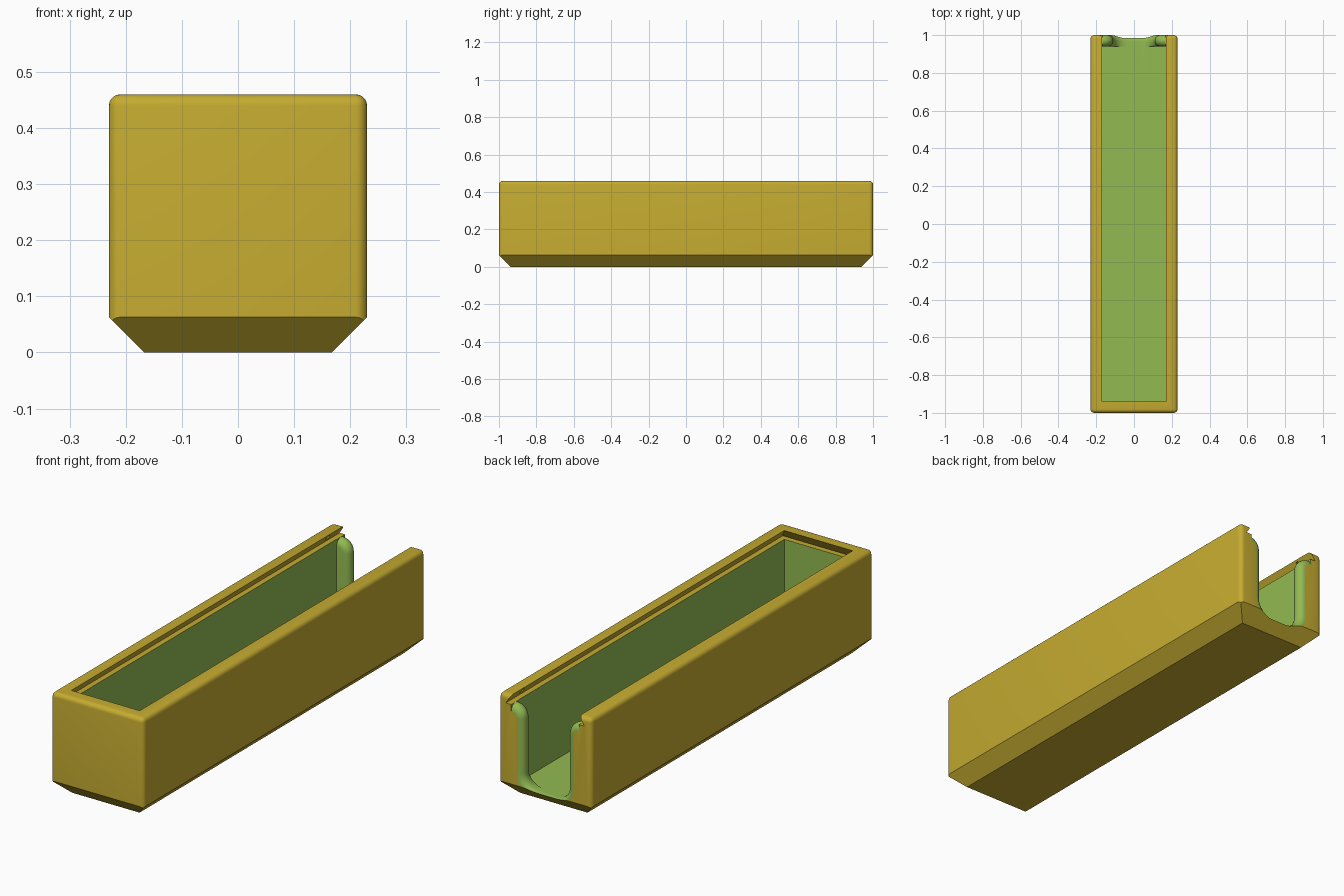
import bpy, bmesh, math
from mathutils import Vector

if "Cube" in bpy.data.objects:
    bpy.data.objects.remove(bpy.data.objects["Cube"], do_unlink=True)

HALF_W, HALF_L, TOP = 0.23, 1.0, 0.46     # outer shell
IN_W, IN_L, FLOOR = 0.17, 0.94, 0.05      # cavity
LEDGE, UNDERCUT = 0.42, 0.025             # sliding lid channel
CHAMFER, ROUND = 0.063, 0.02
LIP = 0.03                                # rounding radius of the end opening


def make_material(name, rgb):
    mat = bpy.data.materials.new(name)
    mat.use_nodes = True
    color = (*rgb, 1)
    mat.diffuse_color = color
    mat.node_tree.nodes["Principled BSDF"].inputs["Base Color"].default_value = color
    return mat


materials = [make_material("mustard yellow", (0.56, 0.41, 0.03)),
             make_material("leaf green", (0.29, 0.49, 0.085))]


def finish(name, bm, slot):
    bmesh.ops.recalc_face_normals(bm, faces=bm.faces[:])
    mesh = bpy.data.meshes.new(name)
    for face in bm.faces:
        face.material_index = slot
    bm.to_mesh(mesh)
    bm.free()
    for mat in materials:
        mesh.materials.append(mat)
    obj = bpy.data.objects.new(name, mesh)
    bpy.context.collection.objects.link(obj)
    return obj


def loft(name, rings, slot):
    """Skin a list of equal closed rings and cap both ends."""
    bm = bmesh.new()
    loops = [[bm.verts.new(p) for p in ring] for ring in rings]
    n = len(loops[0])
    for a, b in zip(loops, loops[1:]):
        for i in range(n):
            j = (i + 1) % n
            bm.faces.new((a[i], a[j], b[j], b[i]))
    bm.faces.new(loops[0])
    bm.faces.new(loops[-1])
    return finish(name, bm, slot)


def rect(w, y0, y1, z):
    return [(-w, y0, z), (w, y0, z), (w, y1, z), (-w, y1, z)]


def cut(target, cutter):
    cutter.hide_render = True
    mod = target.modifiers.new("cut", "BOOLEAN")
    mod.operation = "DIFFERENCE"
    mod.solver = "EXACT"
    mod.object = cutter
    bpy.context.view_layer.objects.active = target
    bpy.ops.object.modifier_apply(modifier=mod.name)
    bpy.data.objects.remove(cutter, do_unlink=True)


# Outer shell: rounded uprights and top rim
bm = bmesh.new()
bmesh.ops.create_cube(bm, size=1)
for v in bm.verts:
    v.co = (v.co.x * 2 * HALF_W, v.co.y * 2 * HALF_L, (v.co.z + 0.5) * TOP)
edges = [e for e in bm.edges if any(v.co.z > 0.1 for v in e.verts)]
bmesh.ops.bevel(bm, geom=edges, offset=ROUND, segments=5, profile=0.5, affect="EDGES")

# Sloped underside on all four sides
for dx, dy in ((1, 0), (-1, 0), (0, 1), (0, -1)):
    point = Vector((dx * HALF_W, dy * HALF_L, CHAMFER))
    geom = bm.verts[:] + bm.edges[:] + bm.faces[:]
    res = bmesh.ops.bisect_plane(bm, geom=geom, plane_co=point,
                                 plane_no=Vector((dx, dy, -1)).normalized(),
                                 clear_outer=True)
    rim = [g for g in res["geom_cut"] if isinstance(g, bmesh.types.BMEdge)]
    bmesh.ops.holes_fill(bm, edges=rim)
box = finish("box_shell", bm, 0)

# Storage cavity
cut(box, loft("cavity_cutter", [rect(IN_W, -IN_L, IN_L, FLOOR),
                                rect(IN_W, -IN_L, IN_L, TOP - 0.02)], 1))

# Undercut lid channel, open at the back
cut(box, loft("lid_channel_cutter",
              [rect(IN_W + UNDERCUT, -IN_L - UNDERCUT, HALF_L + 0.1, LEDGE),
               rect(IN_W, -IN_L, HALF_L + 0.1, TOP),
               rect(IN_W, -IN_L, HALF_L + 0.1, TOP + 0.05)], 0))


# U-shaped opening in the back wall with a rounded lip
def opening_ring(y, d, inner):
    half, shoulder, corner = 0.11 + d, 0.168, 0.07 + d
    bottom = FLOOR if inner else FLOOR - d
    r = shoulder - half
    side = []
    for i in range(9):                    # lower inside corner
        a = math.radians(-90 + 90 * i / 8)
        side.append((half - corner + corner * math.cos(a),
                     bottom + corner + corner * math.sin(a)))
    for i in range(9):                    # upper outward curve
        a = math.radians(180 - 90 * i / 8)
        side.append((shoulder + r * math.cos(a),
                     LEDGE - d - r + r * math.sin(a)))
    side.append((shoulder, LEDGE + 0.015))
    outline = side + [(-x, z) for x, z in reversed(side)]
    return [(x, y, z) for x, z in outline]


mid = HALF_L - LIP
rings = [opening_ring(IN_L - 0.01, LIP, True)]
for i in range(13):
    t = math.radians(-90 + 15 * i)
    rings.append(opening_ring(mid + LIP * math.sin(t), LIP * (1 - math.cos(t)), t < 0))
rings.append(opening_ring(HALF_L + 0.05, LIP, False))
cut(box, loft("opening_cutter", rings, 1))

# Small lid catches in the channel sides
for side in (-1, 1):
    ring = [(side * 0.185 + 0.012 * math.cos(k * math.pi / 6),
             0.9 + 0.01 * math.sin(k * math.pi / 6)) for k in range(12)]
    cut(box, loft("catch_cutter", [[(x, y, z) for x, y in ring]
                                   for z in (LEDGE + 0.005, TOP - 0.008)], 0))

# Smooth rounded parts, crisp corners
bpy.ops.object.select_all(action="DESELECT")
box.select_set(True)
bpy.context.view_layer.objects.active = box
bpy.ops.object.shade_smooth_by_angle(angle=math.radians(30))
